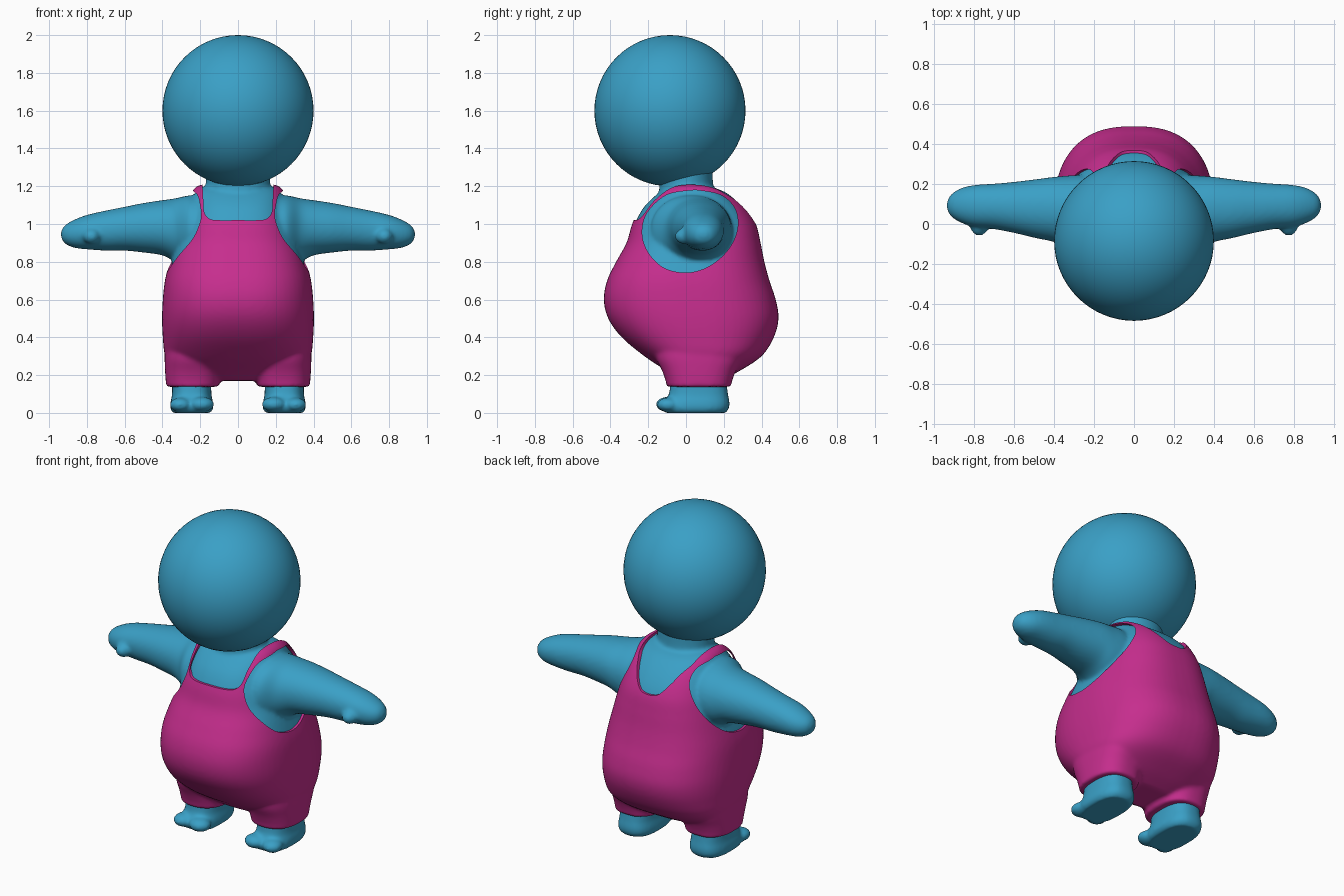
import bpy, bmesh, math
from mathutils import Matrix, Vector

cube = bpy.data.objects.get("Cube")
if cube:
    bpy.data.objects.remove(cube, do_unlink=True)


def material(name, rgb):
    m = bpy.data.materials.new(name)
    m.use_nodes = True
    m.diffuse_color = (*rgb, 1)
    b = next(n for n in m.node_tree.nodes if n.type == 'BSDF_PRINCIPLED')
    b.inputs["Base Color"].default_value = (*rgb, 1)
    b.inputs["Roughness"].default_value = 0.6
    return m


BLUE = material("blue skin", (0.042, 0.35, 0.565))
PINK = material("pink cloth", (0.565, 0.027, 0.27))


def spline(pts, steps=5):
    """Smooth curve through tuples of any length."""
    out = []
    for i in range(len(pts) - 1):
        a, b = pts[max(i - 1, 0)], pts[i]
        c, d = pts[i + 1], pts[min(i + 2, len(pts) - 1)]
        for k in range(steps):
            t = k / steps
            out.append(tuple(
                q + 0.5 * t * (r - p + t * (2*p - 5*q + 4*r - s + t * (3*(q - r) + s - p)))
                for p, q, r, s in zip(a, b, c, d)))
    return out + [pts[-1]]


def loft(bm, sections, power=2.0, along_x=False, side=1, count=64):
    """Closed skin through sections (position, centre u, centre v, radius u, radius v)."""
    rings = []
    for t, cu, cv, ru, rv in spline(sections):
        ring = []
        for i in range(count):
            a = math.tau * i / count
            c, s = math.cos(a), math.sin(a)
            u = cu + ru * math.copysign(abs(c) ** (2 / power), c)
            v = cv + rv * math.copysign(abs(s) ** (2 / power), s)
            ring.append(bm.verts.new((side * t, u, v) if along_x else (side * u, v, t)))
        rings.append(ring)
    for r, q in zip(rings, rings[1:]):
        for i in range(count):
            j = (i + 1) % count
            bm.faces.new((r[i], r[j], q[j], q[i]))
    bm.faces.new(rings[0][::-1])
    bm.faces.new(rings[-1])


def blob(bm, centre, size):
    bmesh.ops.create_icosphere(bm, subdivisions=3, radius=1,
                               matrix=Matrix.Translation(centre) @ Matrix.Diagonal((*size, 1)))


def finish(bm, name, mat=None):
    bmesh.ops.recalc_face_normals(bm, faces=bm.faces[:])
    me = bpy.data.meshes.new(name)
    bm.to_mesh(me)
    bm.free()
    ob = bpy.data.objects.new(name, me)
    bpy.context.collection.objects.link(ob)
    if mat:
        me.materials.append(mat)
    return ob


def fuse(ob, iterations):
    """Melt overlapping shapes into one soft surface."""
    r = ob.modifiers.new("fuse", 'REMESH')
    r.mode = 'VOXEL'
    r.voxel_size = 0.011
    s = ob.modifiers.new("soften", 'SMOOTH')
    s.factor = 0.5
    s.iterations = iterations


def bake(ob, mat):
    dg = bpy.context.evaluated_depsgraph_get()
    me = bpy.data.meshes.new_from_object(ob.evaluated_get(dg))
    ob.modifiers.clear()
    ob.data = me
    me.materials.clear()
    me.materials.append(mat)


def smooth(ob, angle=45):
    bpy.ops.object.select_all(action='DESELECT')
    ob.select_set(True)
    bpy.context.view_layer.objects.active = ob
    bpy.ops.object.shade_smooth_by_angle(angle=math.radians(angle))


def prism(name, points, push):
    bm = bmesh.new()
    f = bm.faces.new([bm.verts.new(p) for p in points])
    ext = bmesh.ops.extrude_face_region(bm, geom=[f], use_keep_orig=True)
    bmesh.ops.translate(bm, vec=Vector(push),
                        verts=[v for v in ext["geom"] if isinstance(v, bmesh.types.BMVert)])
    ob = finish(bm, name)
    ob.hide_render = True
    return ob


def span(z, hw, y0, y1, cx=0):
    return (z, cx, (y0 + y1) / 2, hw, (y1 - y0) / 2)


# Torso profile: height, half width, front, back
TORSO = [(.17, .22, -.03, .18), (.22, .33, -.1, .28), (.3, .385, -.22, .40),
         (.4, .398, -.34, .465), (.5, .402, -.412, .49), (.6, .398, -.435, .475),
         (.7, .387, -.418, .442), (.8, .362, -.37, .415), (.9, .332, -.315, .395),
         (1.0, .302, -.285, .37), (1.1, .27, -.237, .312), (1.17, .243, -.165, .237),
         (1.2, .217, -.11, .17), (1.212, .17, -.06, .11)]

# Skin: inner torso, neck, arms, thumbs, legs and feet in one soft body
bm = bmesh.new()
inset = 0.014
loft(bm, [span(z - (.011 if z > 1.05 else 0), w - inset, a + inset, b - inset)
          for z, w, a, b in TORSO if z >= .6], 2.5)
loft(bm, [span(1.08, .18, -.16, .17), span(1.2, .17, -.14, .145), span(1.3, .17, -.14, .14)])
ARM = [(.15, .03, .965, .2, .18), (.25, .03, .965, .215, .187), (.33, .062, .968, .18, .168),
       (.4, .073, .98, .163, .146), (.5, .077, .98, .146, .131), (.6, .083, .975, .128, .116),
       (.7, .088, .965, .114, .106), (.8, .09, .957, .105, .091), (.87, .093, .948, .085, .073),
       (.918, .093, .945, .054, .047), (.937, .093, .945, .018, .016)]
LEG = [(0, .1, -.11, .21), (.025, .114, -.125, .228), (.06, .112, -.115, .23),
       (.1, .104, -.09, .222), (.2, .103, -.08, .21), (.3, .1, -.08, .2)]
for side in (1, -1):
    loft(bm, ARM, 2.1, along_x=True, side=side)
    blob(bm, (side * .775, -.01, .935), (.045, .05, .042))
    loft(bm, [span(*s, cx=.245) for s in LEG], 2.6, side=side)
    blob(bm, (side * .19, -.1, .045), (.065, .06, .04))
    blob(bm, (side * .305, -.095, .043), (.058, .06, .038))
body = finish(bm, "body")
fuse(body, 8)
bake(body, BLUE)
smooth(body)

# Dungarees: outer torso and short trouser legs
bm = bmesh.new()
loft(bm, [span(*s) for s in TORSO], 2.5)
CUFF = [(.138, .14, -.105, .242), (.16, .142, -.105, .242), (.22, .146, -.125, .262),
        (.3, .148, -.16, .3), (.4, .14, -.16, .3)]
for side in (1, -1):
    loft(bm, [span(*s, cx=.24) for s in CUFF], 2.5, side=side)
dungarees = finish(bm, "dungarees")
fuse(dungarees, 8)

# Armholes and necklines are cut out of the cloth
HOLE = [(.05, 1.18), (.18, 1.155), (.26, 1.08), (.272, .97), (.22, .86), (.12, .775), (0, .742),
        (-.12, .77), (-.2, .85), (-.232, .95), (-.205, 1.06), (-.1, 1.155), (.05, 1.18)]
FRONT = [(.02, 1.02), (.1, 1.02), (.15, 1.027), (.178, 1.06), (.183, 1.12), (.187, 1.2), (.187, 1.4)]
BACK = [(.015, 1.0), (.06, 1.012), (.105, 1.06), (.15, 1.13), (.187, 1.2), (.187, 1.4)]
cutters = []
for side in (1, -1):
    cutters.append(prism("armhole_cutter", [(side * .1, y, z) for y, z in spline(HOLE)[:-1]],
                         (side * .6, 0, 0)))
for half, y, push in ((FRONT, -1, 1.04), (BACK, 1, -.97)):
    line = spline(half)
    outline = line + [(-x, z) for x, z in reversed(line)]
    cutters.append(prism("neckline_cutter", [(x, y, z) for x, z in outline], (0, push, 0)))
for cutter in cutters:
    cut = dungarees.modifiers.new("cut", 'BOOLEAN')
    cut.operation = 'DIFFERENCE'
    cut.solver = 'EXACT'
    cut.object = cutter
bake(dungarees, PINK)
for cutter in cutters:
    bpy.data.objects.remove(cutter, do_unlink=True)
smooth(dungarees)

# Head
bm = bmesh.new()
bmesh.ops.create_uvsphere(bm, u_segments=64, v_segments=32, radius=.4,
                          matrix=Matrix.Translation((0, -.085, 1.6)))
smooth(finish(bm, "head", BLUE))
